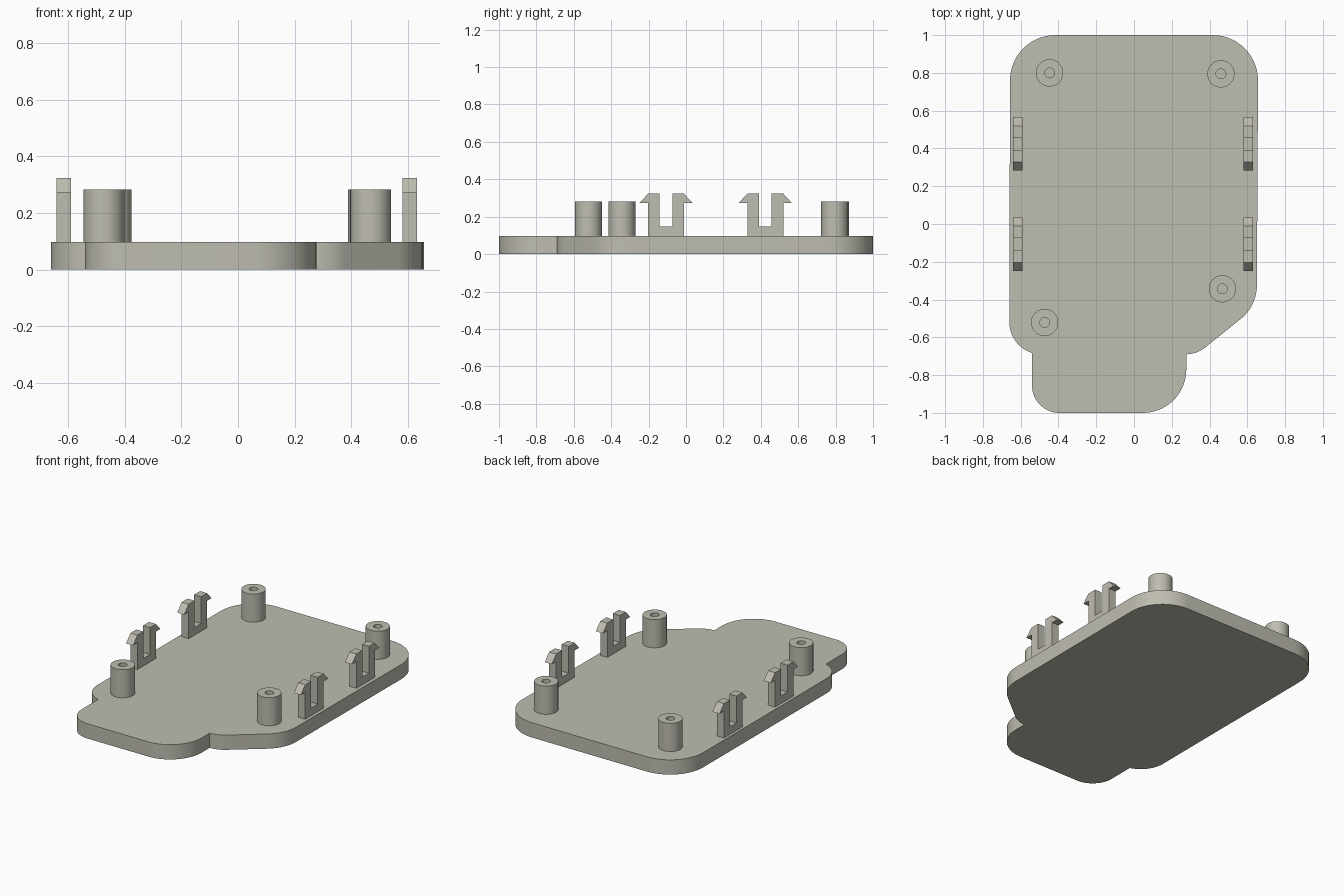
import bpy, bmesh, math
from mathutils import Vector

if "Cube" in bpy.data.objects:
    bpy.data.objects.remove(bpy.data.objects["Cube"])

mat = bpy.data.materials.new("warm_grey_plastic")
mat.diffuse_color = (0.52, 0.51, 0.44, 1)
mat.use_nodes = True
mat.node_tree.nodes["Principled BSDF"].inputs["Base Color"].default_value = mat.diffuse_color
PLATE_TOP = 0.097


def finish(name, bm, smooth=True):
    bmesh.ops.recalc_face_normals(bm, faces=bm.faces)
    me = bpy.data.meshes.new(name)
    bm.to_mesh(me)
    bm.free()
    me.materials.append(mat)
    ob = bpy.data.objects.new(name, me)
    bpy.context.collection.objects.link(ob)
    if smooth:
        bpy.ops.object.select_all(action='DESELECT')
        ob.select_set(True)
        bpy.context.view_layer.objects.active = ob
        bpy.ops.object.shade_smooth_by_angle(angle=math.radians(30))
    return ob


def prism(name, points, offset, smooth=True):
    """Closed profile extruded along offset."""
    bm = bmesh.new()
    face = bm.faces.new([bm.verts.new(p) for p in points])
    ext = bmesh.ops.extrude_face_region(bm, geom=[face], use_keep_orig=True)
    bmesh.ops.translate(bm, vec=offset,
                        verts=[v for v in ext['geom'] if isinstance(v, bmesh.types.BMVert)])
    return finish(name, bm, smooth)


def rounded(corners, steps=14):
    """Polygon of (x, y, radius) corners turned into an outline with arcs."""
    out = []
    for i, (x, y, r) in enumerate(corners):
        p = Vector((x, y))
        if r == 0:
            out.append((x, y, 0))
            continue
        a = (Vector(corners[i - 1][:2]) - p).normalized()
        b = (Vector(corners[(i + 1) % len(corners)][:2]) - p).normalized()
        half = a.angle(b) / 2
        centre = p + (a + b).normalized() * (r / math.sin(half))
        start = p + a * (r / math.tan(half)) - centre
        end = p + b * (r / math.tan(half)) - centre
        sweep = math.pi - 2 * half
        for k in range(steps + 1):
            t = k / steps
            v = (start * math.sin((1 - t) * sweep) + end * math.sin(t * sweep)) / math.sin(sweep)
            out.append((*(centre + v), 0))
    return out


# Base plate: rounded body with a narrower tab at the front
left_arc = [(-0.49 - 0.17 * math.cos(a), -0.52 - 0.17 * math.sin(a), 0)
            for a in [math.radians(73) * k / 12 for k in range(13)]]
outline = rounded([(0.658, 1.0, 0.24), (-0.656, 1.0, 0.24)] + left_arc +
                  [(-0.54, -0.69, 0), (-0.54, -1.0, 0.145), (0.277, -1.0, 0.23),
                   (0.277, -0.69, 0), (0.338, -0.685, 0.165), (0.65, -0.435, 0.23)])
prism("base_plate", outline, (0, 0, PLATE_TOP))


# Hollow screw posts
def post(name, x, y, outer=0.072, inner=0.026, top=0.282, n=40):
    bm = bmesh.new()
    rings = []
    for r, z in ((outer, PLATE_TOP), (outer, top), (inner, top), (inner, PLATE_TOP + 0.001)):
        rings.append([bm.verts.new((x + r * math.cos(2 * math.pi * k / n),
                                    y + r * math.sin(2 * math.pi * k / n), z))
                      for k in range(n)])
    for lo, hi in zip(rings, rings[1:]):
        for k in range(n):
            j = (k + 1) % n
            bm.faces.new((lo[k], lo[j], hi[j], hi[k]))
    bm.faces.new(rings[3])
    bm.faces.new(rings[0])
    finish(name, bm)


for name, x, y in (("post_back_left", -0.447, 0.80), ("post_back_right", 0.46, 0.795),
                   ("post_front_right", 0.468, -0.343), ("post_front_left", -0.473, -0.521)):
    post(name, x, y)

# Snap clips: U shape with a barbed hook on each prong
half = [(0.034, 0.147), (0.034, 0.323), (0.096, 0.323), (0.142, 0.273),
        (0.096, 0.273), (0.096, PLATE_TOP)]
profile = half + [(-y, z) for y, z in reversed(half)]
for side, x in (("left", -0.64), ("right", 0.58)):
    for place, yc in (("front", -0.107), ("back", 0.424)):
        prism(f"clip_{place}_{side}", [(x, yc + y, z) for y, z in profile],
              (0.051, 0, 0), smooth=False)
